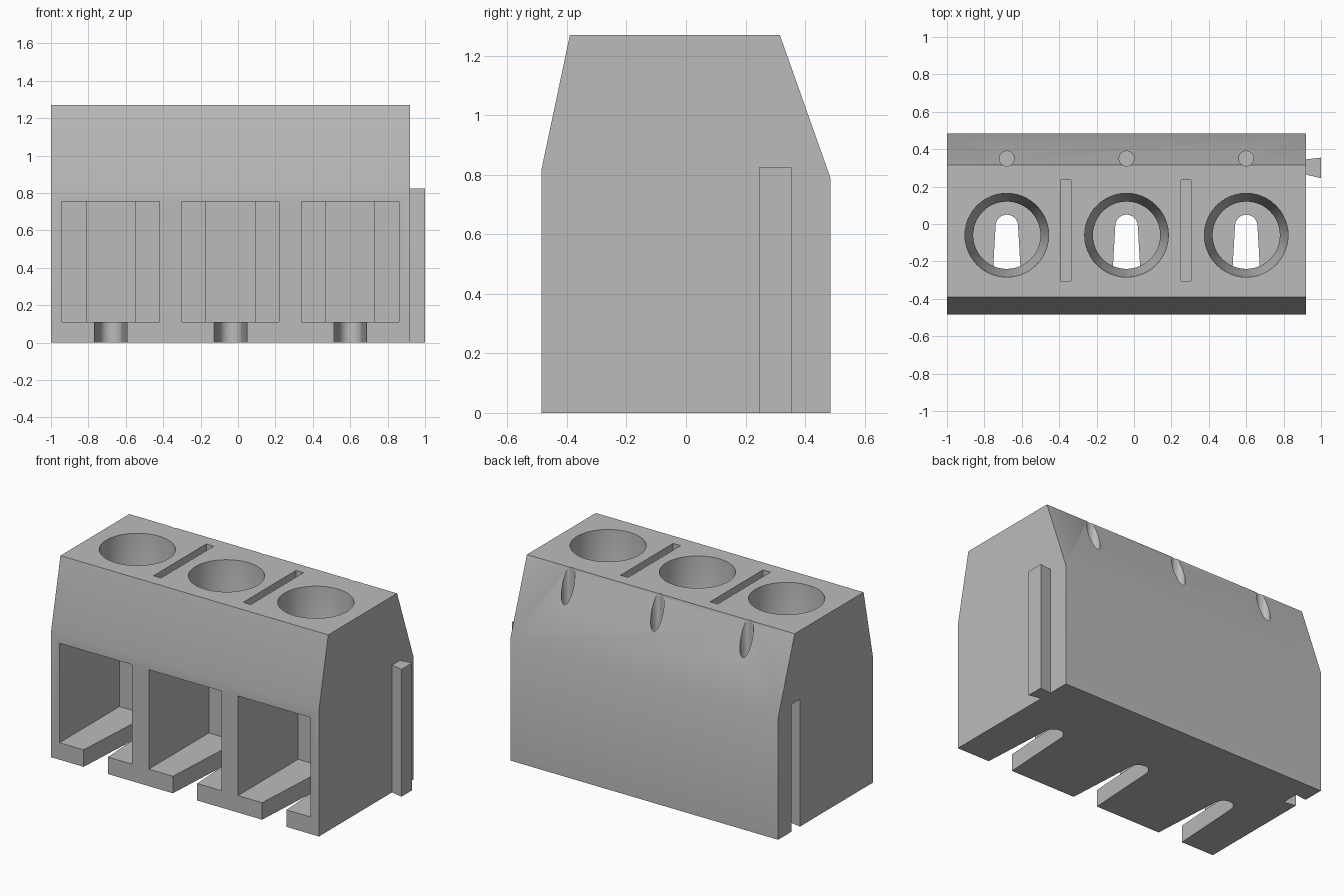
import bpy, bmesh
from math import cos, sin, pi

if "Cube" in bpy.data.objects:
    bpy.data.objects.remove(bpy.data.objects["Cube"])

grey = bpy.data.materials.new("plain grey")
grey.use_nodes = True
colour = (0.5, 0.5, 0.5, 1)
grey.diffuse_color = colour
grey.node_tree.nodes["Principled BSDF"].inputs["Base Color"].default_value = colour


def loft(name, rings):
    """Closed solid through matching rings of points."""
    bm = bmesh.new()
    loops = [[bm.verts.new(p) for p in ring] for ring in rings]
    n = len(loops[0])
    for a, b in zip(loops, loops[1:]):
        for i in range(n):
            j = (i + 1) % n
            bm.faces.new((a[i], a[j], b[j], b[i]))
    bm.faces.new(loops[0])
    bm.faces.new(loops[-1])
    bmesh.ops.recalc_face_normals(bm, faces=bm.faces)
    mesh = bpy.data.meshes.new(name)
    bm.to_mesh(mesh)
    bm.free()
    mesh.materials.append(grey)
    obj = bpy.data.objects.new(name, mesh)
    bpy.context.collection.objects.link(obj)
    return obj


def prism_z(name, outline, z0, z1):
    return loft(name, [[(x, y, z) for x, y in outline] for z in (z0, z1)])


def box(name, x0, x1, y0, y1, z0, z1):
    return prism_z(name, [(x0, y0), (x1, y0), (x1, y1), (x0, y1)], z0, z1)


def turned(name, x, y, profile, sides=48):
    """Round solid from (radius, height) pairs."""
    angles = [2 * pi * i / sides for i in range(sides)]
    return loft(name, [[(x + r * cos(a), y + r * sin(a), z) for a in angles]
                       for r, z in profile])


def cut(body, cutter):
    mod = body.modifiers.new("cut", "BOOLEAN")
    mod.operation = "DIFFERENCE"
    mod.solver = "EXACT"
    mod.object = cutter
    bpy.context.view_layer.objects.active = body
    bpy.ops.object.modifier_apply(modifier=mod.name)
    bpy.data.objects.remove(cutter)


# Housing with sloped upper front and back
section = [(-0.485, 0), (0.485, 0), (0.485, 0.79), (0.315, 1.27),
           (-0.39, 1.27), (-0.485, 0.82)]
housing = loft("housing", [[(x, y, z) for y, z in section] for x in (-1, 0.92)])

for cx in (-0.68, -0.04, 0.60):
    # Wire chamber and its narrower rear recess
    cut(housing, box("chamber", cx - 0.26, cx + 0.26, -0.6, 0.13, 0.11, 0.755))
    cut(housing, box("recess", cx - 0.13, cx + 0.13, 0.1, 0.28, 0.11, 0.755))
    # Tapered floor slot with a rounded end
    end = [(cx + 0.06 * cos(pi * i / 12), -0.01 + 0.06 * sin(pi * i / 12))
           for i in range(13)]
    slot = [(cx - 0.094, -0.6), (cx + 0.094, -0.6)] + end
    cut(housing, prism_z("slot", slot, -0.1, 0.2))
    # Screw well
    cut(housing, turned("well", cx, -0.06, [(0.18, 0.7), (0.18, 0.8),
        (0.214, 0.9), (0.224, 1.27), (0.224, 1.4)]))
    # Small test hole in the rear slope
    cut(housing, turned("test_hole", cx, 0.35, [(0.04, 0.95), (0.04, 1.4)], 24))

# Slits between the wells
for cx in (-0.365, 0.278):
    cut(housing, box("slit", cx - 0.027, cx + 0.027, -0.305, 0.235, 0.87, 1.4))

# Dovetail groove on one end, matching rib on the other
groove = [(-1.02, 0.265), (-1.02, 0.345), (-0.92, 0.358), (-0.92, 0.247)]
cut(housing, prism_z("groove", groove, -0.1, 0.825))
rib = prism_z("dovetail_rib", [(0.915, 0.265), (1, 0.245), (1, 0.355), (0.915, 0.345)],
              0, 0.825)

for obj in (housing, rib):
    bpy.ops.object.select_all(action="DESELECT")
    obj.select_set(True)
    bpy.context.view_layer.objects.active = obj
    bpy.ops.object.shade_smooth_by_angle(angle=pi / 6)
